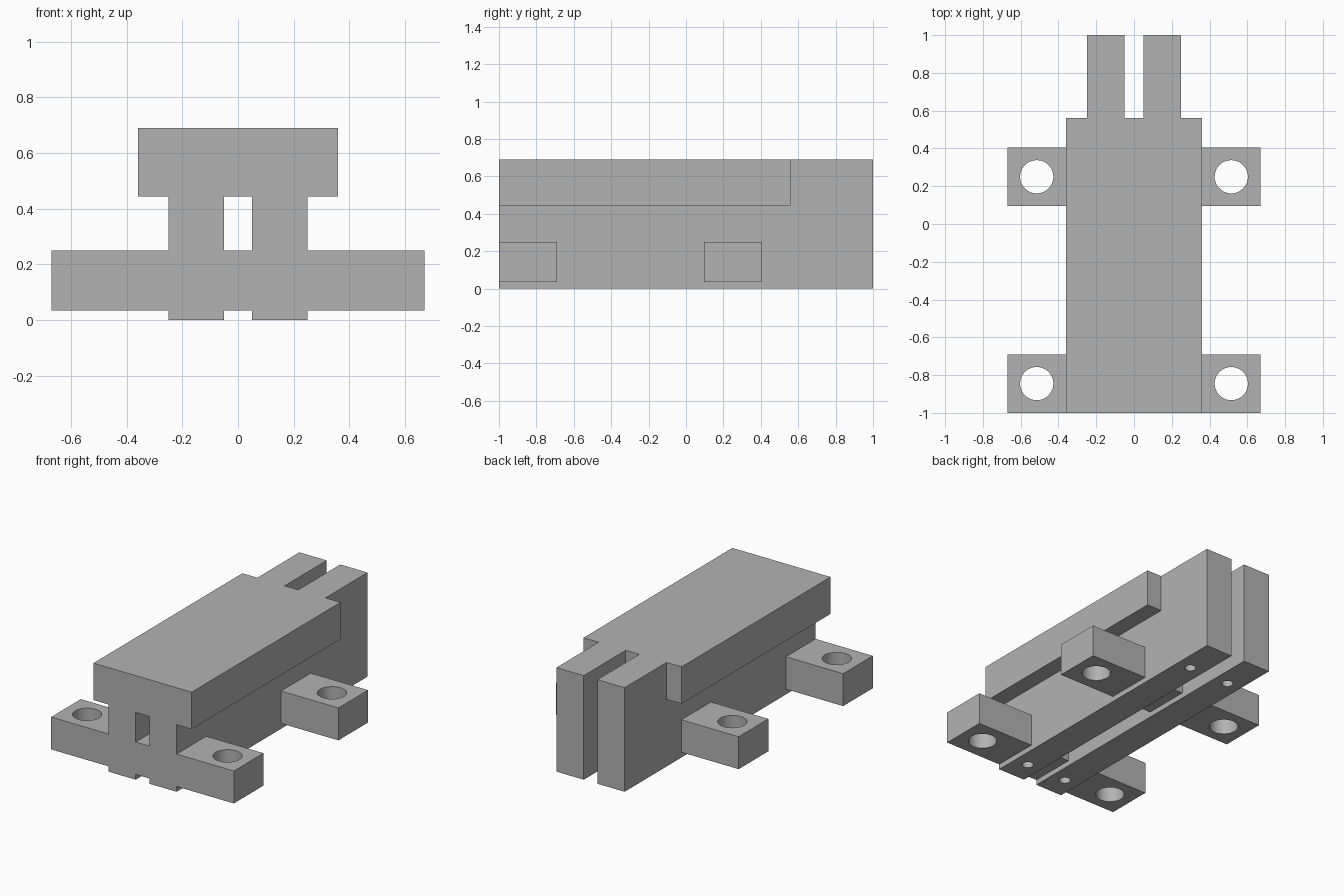
import bpy
import math

default = bpy.data.objects.get("Cube")
if default:
    bpy.data.objects.remove(default, do_unlink=True)

grey = bpy.data.materials.new("plain grey")
grey.use_nodes = True
colour = (0.45, 0.45, 0.45, 1)
grey.diffuse_color = colour
grey.node_tree.nodes["Principled BSDF"].inputs["Base Color"].default_value = colour


def box(name, x, y, z):
    """Box spanning the given (low, high) ranges."""
    spans = (x, y, z)
    bpy.ops.mesh.primitive_cube_add(size=1, location=[(a + b) / 2 for a, b in spans])
    obj = bpy.context.object
    obj.name = name
    obj.scale = [b - a for a, b in spans]
    bpy.ops.object.transform_apply(location=True, scale=True)
    obj.data.materials.append(grey)
    return obj


def drill(name, x, y, radius, z):
    """Upright cylinder used to cut a hole."""
    bpy.ops.mesh.primitive_cylinder_add(vertices=48, radius=radius, depth=z[1] - z[0],
                                        location=(x, y, sum(z) / 2))
    obj = bpy.context.object
    obj.name = name
    obj.data.materials.append(grey)
    return obj


def combine(target, tool, operation):
    """Apply a boolean and discard the tool."""
    mod = target.modifiers.new(operation.lower(), 'BOOLEAN')
    mod.operation = operation
    mod.solver = 'EXACT'
    mod.object = tool
    bpy.context.view_layer.objects.active = target
    bpy.ops.object.modifier_apply(modifier=mod.name)
    bpy.data.objects.remove(tool, do_unlink=True)


BAR_CENTRES = (-0.845, 0.25)
BAR_HALF = 0.155

# Wide top block
body = box("slide_body", (-0.36, 0.36), (-1, 0.56), (0.445, 0.69))

# Two tall parallel rails
for side in (-1, 1):
    combine(body, box("rail", sorted((side * 0.05, side * 0.25)), (-1, 1), (0, 0.69)), 'UNION')

# Cross bars forming the four mounting lugs
for y in BAR_CENTRES:
    combine(body, box("cross_bar", (-0.67, 0.67), (y - BAR_HALF, y + BAR_HALF), (0.035, 0.25)),
            'UNION')

# Lug through-holes and small blind holes under the rails
for side in (-1, 1):
    for y in BAR_CENTRES:
        combine(body, drill("lug_hole", side * 0.515, y, 0.088, (-0.1, 0.35)), 'DIFFERENCE')
    for y in (-0.845, 0.72):
        combine(body, drill("rail_hole", side * 0.15, y, 0.035, (-0.2, 0.2)), 'DIFFERENCE')

# Smooth hole walls, crisp block edges
bpy.ops.object.select_all(action='DESELECT')
body.select_set(True)
bpy.context.view_layer.objects.active = body
bpy.ops.object.shade_smooth_by_angle(angle=math.radians(30))
